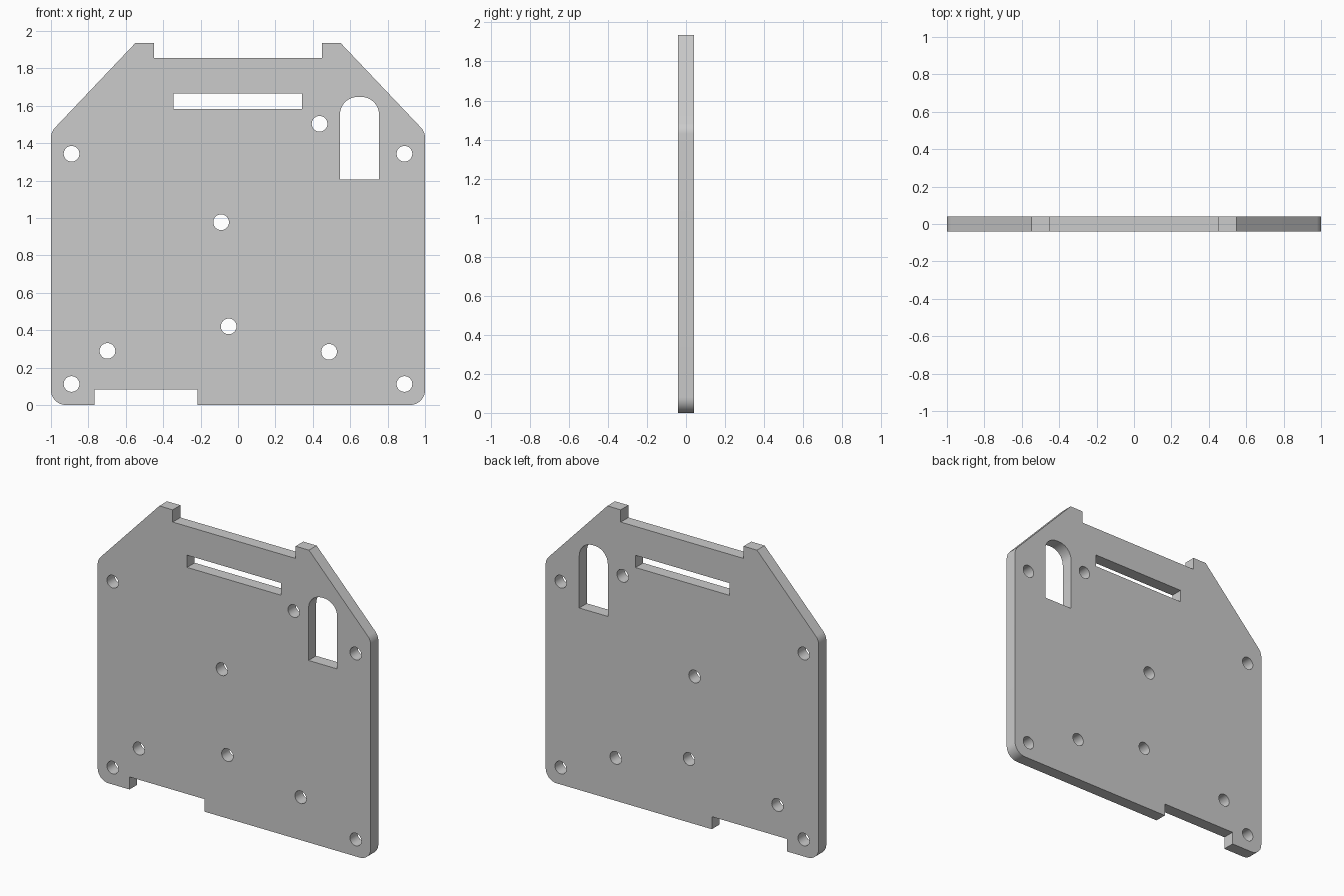
import bpy
import bmesh
from math import cos, sin, tan, pi, radians
from mathutils import Vector, Matrix

default_cube = bpy.data.objects.get("Cube")
if default_cube:
    bpy.data.objects.remove(default_cube, do_unlink=True)

HALF_THICKNESS = 0.04
HOLE_RADIUS = 0.042


def rounded_loop(corners, steps=10):
    """Turn (x, z, radius) corners into a loop with filleted corners."""
    loop = []
    count = len(corners)
    for i, (x, z, radius) in enumerate(corners):
        p = Vector((x, z))
        if radius == 0:
            loop.append(p)
            continue
        to_prev = (Vector(corners[i - 1][:2]) - p).normalized()
        to_next = (Vector(corners[(i + 1) % count][:2]) - p).normalized()
        half = to_prev.angle(to_next) / 2
        centre = p + (to_prev + to_next).normalized() * radius / sin(half)
        start = p + to_prev * radius / tan(half) - centre
        end = p + to_next * radius / tan(half) - centre
        sweep = start.angle(end)
        for k in range(steps + 1):
            t = k / steps
            loop.append(centre + (start * sin((1 - t) * sweep)
                                  + end * sin(t * sweep)) / sin(sweep))
    return loop


def circle_loop(x, z, radius, sides=32):
    return [Vector((x + radius * cos(2 * pi * k / sides),
                    z + radius * sin(2 * pi * k / sides))) for k in range(sides)]


def box_corners(x0, x1, z0, z1, top_radius=0):
    return [(x0, z0, 0), (x1, z0, 0), (x1, z1, top_radius), (x0, z1, top_radius)]


# Plate outline with a lower notch, clipped shoulders and two top tabs
right_edge = [(1, 0, 0.08), (1, 1.46, 0.08), (0.548, 1.936, 0), (0.45, 1.936, 0), (0.45, 1.855, 0)]
left_edge = [(-x, z, r) for x, z, r in reversed(right_edge)]
lower_notch = [(-0.767, 0, 0), (-0.767, 0.083, 0), (-0.217, 0.083, 0), (-0.217, 0, 0)]
loops = [rounded_loop(right_edge + left_edge + lower_notch)]

# Long slot and round-topped window
loops.append(rounded_loop(box_corners(-0.345, 0.342, 1.583, 1.664)))
loops.append(rounded_loop(box_corners(0.545, 0.754, 1.205, 1.647, 0.095)))

# Corner and inner screw holes
holes = [(side * 0.89, z) for side in (-1, 1) for z in (0.112, 1.343)]
holes += [(0.436, 1.503), (-0.09, 0.977), (-0.05, 0.42), (-0.698, 0.289), (0.487, 0.284)]
loops += [circle_loop(x, z, HOLE_RADIUS) for x, z in holes]

# Filled and extruded profile
curve = bpy.data.curves.new("plate_profile", "CURVE")
curve.dimensions = "2D"
curve.fill_mode = "BOTH"
curve.extrude = HALF_THICKNESS
for loop in loops:
    spline = curve.splines.new("POLY")
    spline.points.add(len(loop) - 1)
    for point, co in zip(spline.points, loop):
        point.co = (co.x, co.y, 0, 1)
    spline.use_cyclic_u = True
profile = bpy.data.objects.new("plate_profile", curve)
bpy.context.collection.objects.link(profile)

# Solid mesh stood upright
depsgraph = bpy.context.evaluated_depsgraph_get()
mesh = bpy.data.meshes.new_from_object(profile.evaluated_get(depsgraph))
bpy.data.objects.remove(profile, do_unlink=True)
mesh.name = "mounting_plate"
bm = bmesh.new()
bm.from_mesh(mesh)
bmesh.ops.remove_doubles(bm, verts=bm.verts, dist=1e-5)
bmesh.ops.transform(bm, matrix=Matrix.Rotation(radians(90), 4, "X"), verts=bm.verts)
bmesh.ops.recalc_face_normals(bm, faces=bm.faces)
bm.to_mesh(mesh)
bm.free()

plate = bpy.data.objects.new("mounting_plate", mesh)
bpy.context.collection.objects.link(plate)
bpy.ops.object.select_all(action="DESELECT")
plate.select_set(True)
bpy.context.view_layer.objects.active = plate
bpy.ops.object.shade_smooth_by_angle(angle=radians(30))
